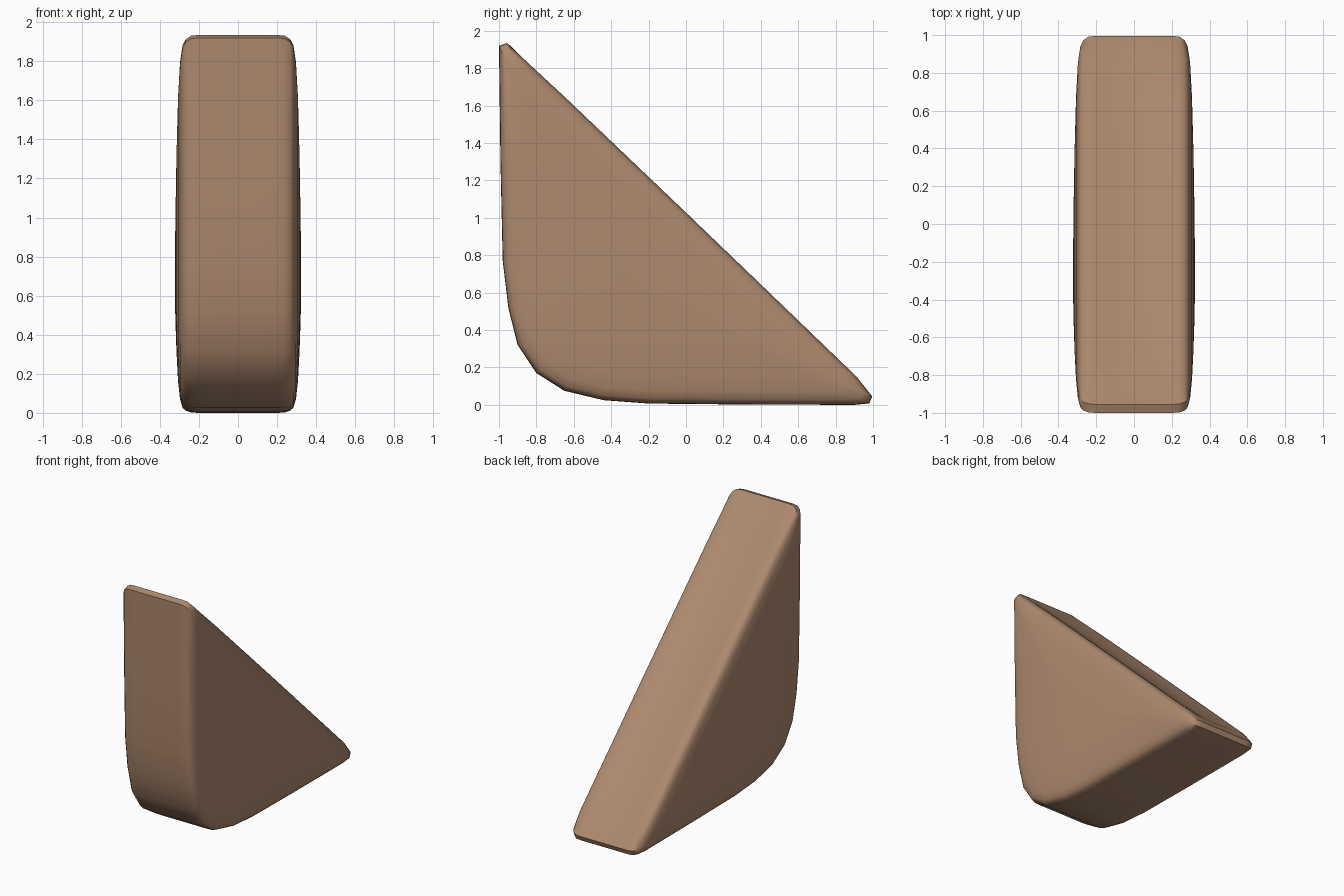
import bpy, bmesh

if "Cube" in bpy.data.objects:
    bpy.data.objects.remove(bpy.data.objects["Cube"])

# Side profile (y, z): front top tip, rounded lower corner, rear tip
LOWER = [(-.955, 1.935), (-1, 1.92), (-.992, 1.3), (-.98, .77), (-.95, .52),
         (-.9, .32), (-.8, .17), (-.65, .075), (-.44, .025), (-.2, .007),
         (.3, .002), (.9, 0), (.98, .008), (.996, .045)]
# Long sloping face from rear tip back up to the top tip
SLOPE = [(.915, .15), (.7, .357), (.35, .694), (0, 1.03),
         (-.35, 1.364), (-.65, 1.65), (-.86, 1.845)]
CENTRE = (-.3, .65)
# Half-width, profile scale and dish depth of the slope at each cross-section
HALF = [(0, 1, .018), (.12, 1, .015), (.2, 1, .004), (.24, .997, 0), (.268, .982, 0),
        (.284, .958, 0), (.297, .89, 0), (.307, .75, 0), (.315, .52, 0), (.321, .25, 0)]
SECTIONS = [(-x, s, d) for x, s, d in reversed(HALF[1:])] + HALF

bm = bmesh.new()


def ring(x, scale, dish):
    pts = list(LOWER)
    for i, (y, z) in enumerate(SLOPE):
        t = (i + 1) / (len(SLOPE) + 1)
        d = dish * 4 * t * (1 - t)
        pts.append((y - d, z - d))
    cy, cz = CENTRE
    return [bm.verts.new((x, cy + (y - cy) * scale, cz + (z - cz) * scale)) for y, z in pts]


# Loft the wedge across its width
rings = [ring(*s) for s in SECTIONS]
n = len(rings[0])
for a, b in zip(rings, rings[1:]):
    for i in range(n):
        j = (i + 1) % n
        bm.faces.new((a[i], a[j], b[j], b[i]))

# Close both bulging sides
for loop, x in ((rings[0], -.323), (rings[-1], .323)):
    mid = bm.verts.new((x, *CENTRE))
    for i in range(n):
        bm.faces.new((loop[i], loop[(i + 1) % n], mid))
bmesh.ops.recalc_face_normals(bm, faces=bm.faces)

mesh = bpy.data.meshes.new("wedge_body")
bm.to_mesh(mesh)
bm.free()
wedge = bpy.data.objects.new("wedge_body", mesh)
bpy.context.collection.objects.link(wedge)

# Tan colour
tan = bpy.data.materials.new("warm_tan")
tan.diffuse_color = (.42, .25, .155, 1)
tan.use_nodes = True
tan.node_tree.nodes["Principled BSDF"].inputs["Base Color"].default_value = tan.diffuse_color
mesh.materials.append(tan)

# Smooth body with crisp tip edges
bpy.context.view_layer.objects.active = wedge
wedge.select_set(True)
bpy.ops.object.shade_smooth_by_angle(angle=.7)
